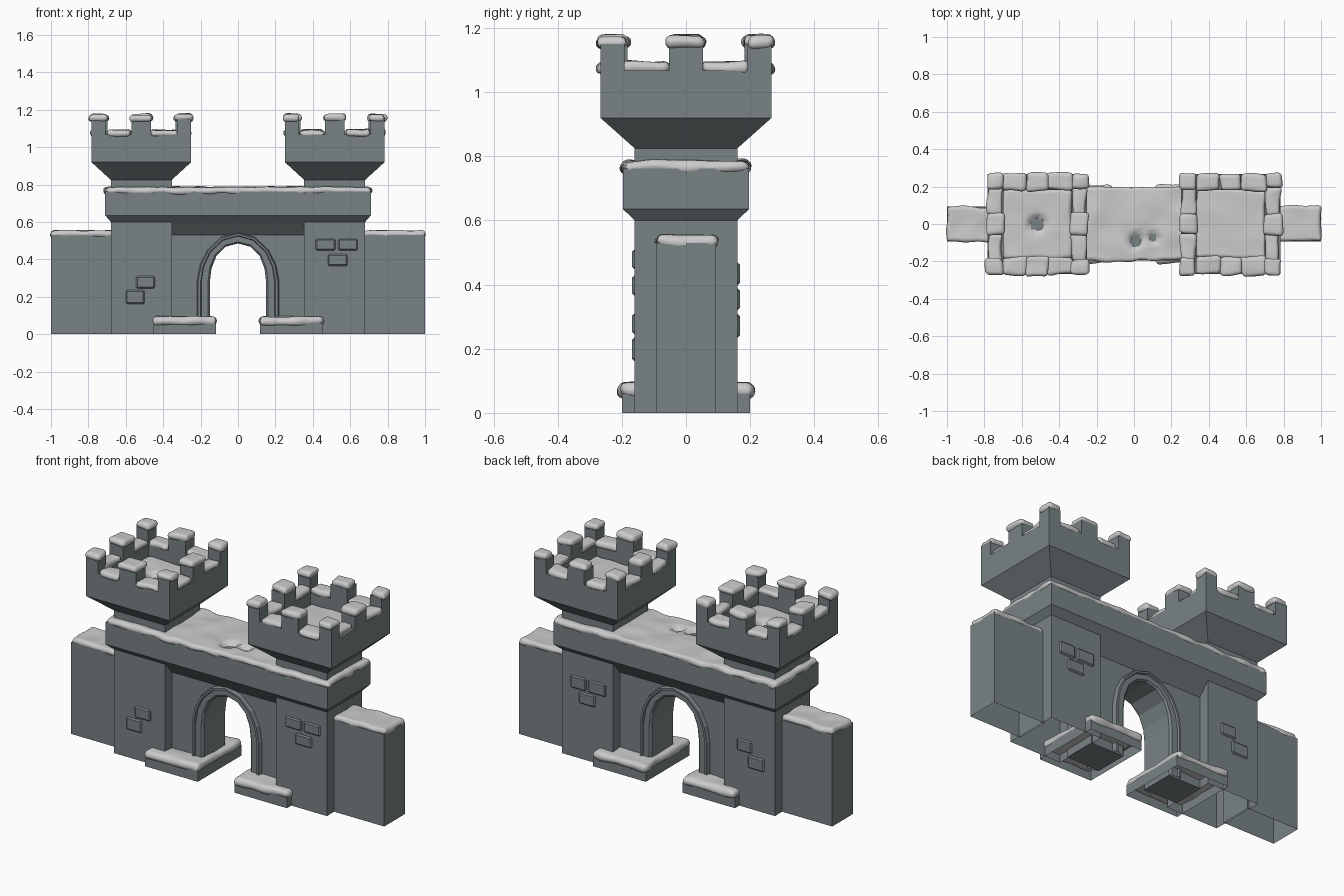
import bpy, bmesh, random
from mathutils import Vector, noise

if "Cube" in bpy.data.objects:
    bpy.data.objects.remove(bpy.data.objects["Cube"])

random.seed(4)


def material(name, color):
    m = bpy.data.materials.new(name)
    m.diffuse_color = color
    m.use_nodes = True
    m.node_tree.nodes["Principled BSDF"].inputs["Base Color"].default_value = m.diffuse_color
    return m


STONE = material("stone", (0.19, 0.225, 0.235, 1))
SNOW = material("snow", (0.72, 0.72, 0.71, 1))


def finish(bm, name, mat=STONE, smooth=False):
    bmesh.ops.recalc_face_normals(bm, faces=bm.faces)
    me = bpy.data.meshes.new(name)
    bm.to_mesh(me)
    bm.free()
    me.materials.append(mat)
    for p in me.polygons:
        p.use_smooth = smooth
    ob = bpy.data.objects.new(name, me)
    bpy.context.collection.objects.link(ob)
    return ob


def loft(name, cx, rings, bottom=False, top=True):
    """Stack of rectangles (half x, half y, z) joined into one shell."""
    bm = bmesh.new()
    loops = [[bm.verts.new((cx + sx * hx, sy * hy, z))
              for sx, sy in ((-1, -1), (1, -1), (1, 1), (-1, 1))] for hx, hy, z in rings]
    for a, b in zip(loops, loops[1:]):
        for i in range(4):
            j = (i + 1) % 4
            bm.faces.new((a[i], a[j], b[j], b[i]))
    if top:
        bm.faces.new(loops[-1])
    if bottom:
        bm.faces.new(loops[0])
    return finish(bm, name)


def cube(x, y, z):
    bm = bmesh.new()
    bmesh.ops.create_cube(bm, size=1)
    for v in bm.verts:
        v.co = [r[0] + (r[1] - r[0]) * (c + 0.5) for r, c in zip((x, y, z), v.co)]
    return bm


def box(name, x, y, z):
    return finish(cube(x, y, z), name)


def brick(name, x, z, side):
    y = sorted((side * 0.15, side * 0.168))
    bm = cube(x, y, z)
    bmesh.ops.bevel(bm, geom=bm.edges[:], offset=0.007, segments=1, affect='EDGES')
    return finish(bm, name)


def snow(name, x, y, z, amp=0.006, step=0.022, holes=()):
    """Rounded slab, sliced into a grid and made lumpy; holes are dips to the stone."""
    bm = cube(x, y, z)
    h = (z[1] - z[0]) * 0.48
    bmesh.ops.bevel(bm, geom=bm.edges[:], offset=h, segments=4, profile=0.5, affect='EDGES')
    for axis, rng in ((0, x), (1, y)):
        n = max(2, int((rng[1] - rng[0]) / step))
        for i in range(1, n):
            co, no = Vector(), Vector()
            co[axis] = rng[0] + (rng[1] - rng[0]) * i / n
            no[axis] = 1
            bmesh.ops.bisect_plane(bm, geom=bm.verts[:] + bm.edges[:] + bm.faces[:],
                                   plane_co=co, plane_no=no)
    seed = Vector((random.random() * 50, random.random() * 50, 0))
    for v in bm.verts:
        p = v.co.copy()
        n = noise.noise_vector(p * 11 + seed)
        v.co += Vector((n.x * amp * 1.8, n.y * amp * 1.8, n.z * amp))
        for hx, hy, hr in holes:
            d = ((p.x - hx) ** 2 + (p.y - hy) ** 2) ** 0.5
            if d < hr * 1.5 and p.z > z[0] + h:
                v.co.z -= (z[1] - z[0]) * 1.1 * min(1, (1.5 - d / hr) * 1.6)
    return finish(bm, name, SNOW, True)


# Gate wall with arched opening, sloping out to the beam
outer = [(-.222, 0), (-.222, .28), (-.205, .37), (-.165, .45), (-.09, .52), (0, .545)]
inner = [(-.15, 0), (-.15, .28), (-.142, .35), (-.115, .42), (-.065, .468), (0, .485)]
outer += [(-x, z) for x, z in outer[-2::-1]]
inner += [(-x, z) for x, z in inner[-2::-1]]
bm = bmesh.new()
outline = [(-.36, 0)] + inner + [(.36, 0), (.36, .6), (-.36, .6)]
face = bm.faces.new([bm.verts.new((x, -.095, z)) for x, z in outline])
ext = bmesh.ops.extrude_face_region(bm, geom=[face])
for v in ext["geom"]:
    if isinstance(v, bmesh.types.BMVert):
        v.co.y = .095
finish(bm, "gate_wall")
loft("gate_cornice", 0, [(.36, .095, .53), (.36, .16, .60)], top=False)

# Arch surround with chamfered edges
bm = bmesh.new()
half = [(0, .09), (.12, .117), (.3, .117), (.36, .107), (.85, .107), (1, .097)]
section = half + [(t, -y) for t, y in reversed(half)]
rings = [[bm.verts.new((o[0] + (i[0] - o[0]) * t, y, o[1] + (i[1] - o[1]) * t))
          for t, y in section] for o, i in zip(outer, inner)]
for a, b in zip(rings, rings[1:]):
    for k in range(len(section) - 1):
        bm.faces.new((a[k], a[k + 1], b[k + 1], b[k]))
finish(bm, "arch_surround")

# Long beam across the gate
loft("beam", 0, [(.68, .16, .60), (.71, .196, .635), (.71, .196, .762)])
snow("beam_snow", (-.712, .712), (-.198, .198), (.748, .787), .008,
     holes=[(.01, -.09, .03), (.11, -.08, .02)])

R, T = .267, .085
for s, side in ((-1, "left"), (1, "right")):
    c = s * .517

    def span(a, b):
        return tuple(sorted((s * a, s * b)))

    # Tower, flared top and parapet
    loft(side + "_tower", c, [(.163, .16, 0), (.163, .16, .61)])
    loft(side + "_turret", c, [(.163, .16, .75), (.163, .16, .825), (R, R, .92), (R, R, 1.068),
                               (R - T, R - T, 1.068), (R - T, R - T, .98)])
    snow(side + "_floor_snow", (c - .185, c + .185), (-.185, .185), (.968, 1.008), .006,
         holes=[(-.52, 0, .035)] if s < 0 else [])

    # Merlons, and snow on merlons and gaps
    cells = [(-R, -.192), (-.192, -.053), (-.053, .053), (.053, .192), (.192, R)]
    for i, a in enumerate(cells):
        for j, b in enumerate(cells):
            if i not in (0, 4) and j not in (0, 4):
                continue
            x = [c + a[0], c + a[1]]
            y = list(b)
            # wall strip thickness for pieces between the corners
            if i in (0, 4) and j not in (0, 4):
                x = [c - R, c - R + T] if i == 0 else [c + R - T, c + R]
            if j in (0, 4) and i not in (0, 4):
                y = [-R, -R + T] if j == 0 else [R - T, R]
            solid = i % 2 == 0 and j % 2 == 0
            g = .007 if solid else -.003
            ztop = 1.15 if solid else 1.068
            if solid:
                box(side + "_merlon", x, y, (1.06, ztop))
            off = [random.uniform(-.004, .004) for _ in range(4)]
            snow(side + "_cap_snow", (x[0] - g + off[0], x[1] + g + off[1]),
                 (y[0] - .006 + off[2], y[1] + .006 + off[3]),
                 (ztop - .012, ztop + .026 + random.uniform(-.004, .003)), .007, .03)

    # Outer side wall
    loft(side + "_side_wall", s * .835, [(.165, .094, 0), (.165, .094, .53)])
    snow(side + "_side_wall_snow", span(.67, 1.0), (-.094, .094), (.515, .554), .007)

    # Snow-covered plinth beside the gate
    loft(side + "_plinth", s * .285, [(.168, .2, 0), (.168, .2, .06)])
    snow(side + "_plinth_snow", span(.115, .456), (-.21, .21), (.047, .094), .007)

# Raised bricks on the front (-1) and back (1) of the towers
for x0, x1, z0, z1, f in [
        (-.545, -.445, .245, .31, -1), (-.60, -.50, .162, .235, -1),
        (.415, .52, .448, .51, -1), (.535, .64, .448, .51, -1), (.48, .585, .365, .428, -1),
        (.525, .625, .398, .47, 1), (.40, .51, .398, .47, 1), (.465, .57, .32, .388, 1),
        (-.535, -.44, .32, .388, 1), (-.615, -.51, .235, .308, 1)]:
    brick("raised_brick", (x0, x1), (z0, z1), f)
